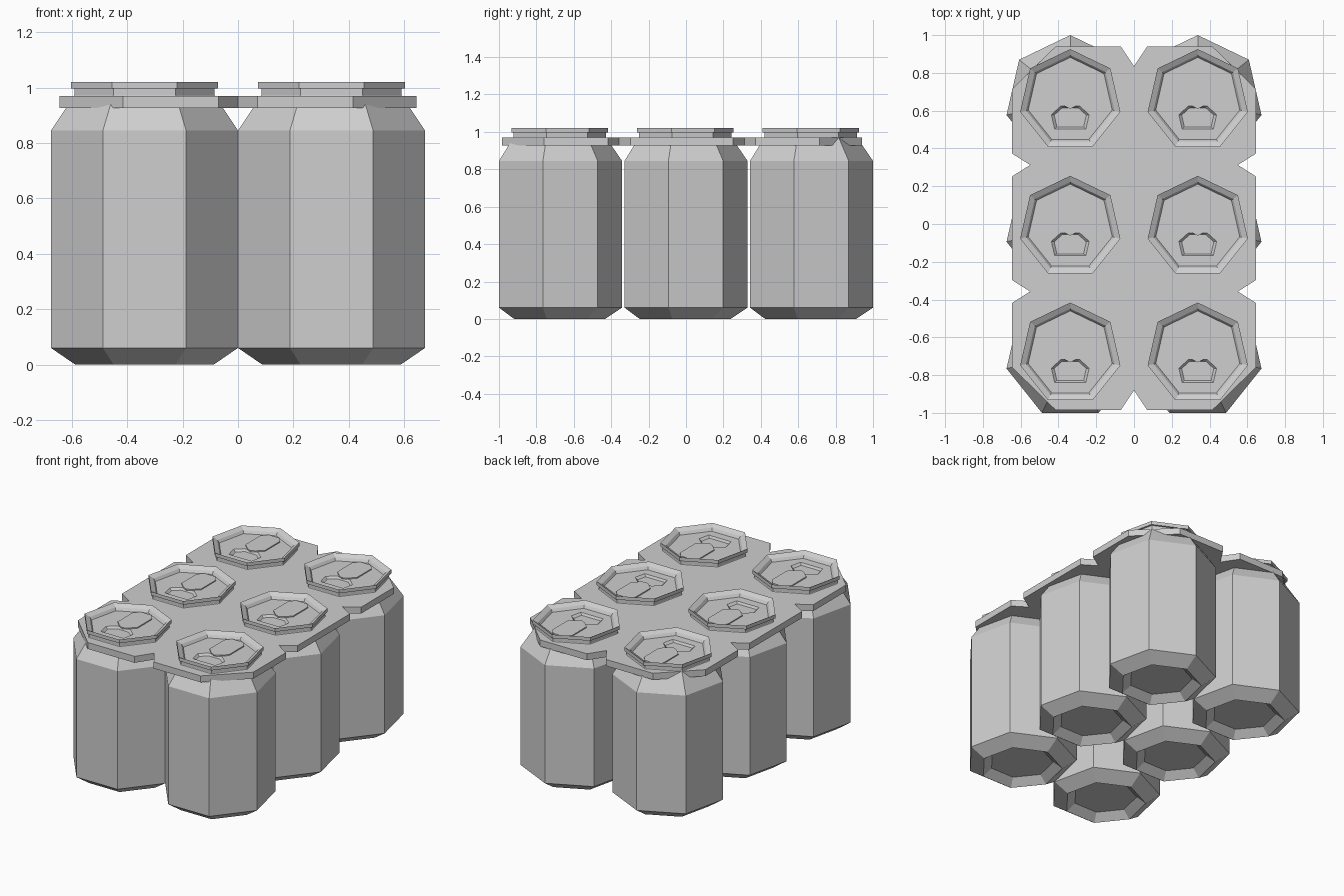
import bpy, bmesh, math
from mathutils import Vector

cube = bpy.data.objects.get("Cube")
if cube:
    bpy.data.objects.remove(cube, do_unlink=True)

# Single plain metal colour
metal = bpy.data.materials.new("light grey")
metal.use_nodes = True
colour = (0.62, 0.62, 0.62, 1)
metal.diffuse_color = colour
metal.node_tree.nodes["Principled BSDF"].inputs["Base Color"].default_value = colour

SIDES = 7
FLOOR = 0.985


def make_object(name, mesh, location=(0, 0, 0)):
    ob = bpy.data.objects.new(name, mesh)
    ob.location = location
    bpy.context.collection.objects.link(ob)
    return ob


def loft(name, rings):
    """Mesh skinned through stacked rings of points, capped at both ends."""
    bm = bmesh.new()
    loops = [[bm.verts.new(p) for p in ring] for ring in rings]
    for a, b in zip(loops, loops[1:]):
        for i in range(len(a)):
            j = (i + 1) % len(a)
            bm.faces.new((a[i], a[j], b[j], b[i]))
    bm.faces.new(loops[0][::-1])
    bm.faces.new(loops[-1])
    bmesh.ops.recalc_face_normals(bm, faces=bm.faces)
    mesh = bpy.data.meshes.new(name)
    bm.to_mesh(mesh)
    bm.free()
    mesh.materials.append(metal)
    return mesh


def heptagon(radius, z):
    """Seven-sided ring with one corner pointing to the back."""
    angles = [math.pi / 2 + math.tau * i / SIDES for i in range(SIDES)]
    return [(radius * math.cos(a), radius * math.sin(a), z) for a in angles]


def mirrored(half):
    """Close a right-hand outline by mirroring it across x."""
    return half + [(-x, y) for x, y in reversed(half) if x > 0]


def raised(outline, z):
    return [(x, y, z) for x, y in outline]


# Can shell: concave base, chamfer, wall, shoulder, neck, rim, recessed lid
profile = [(0.20, 0.045), (0.256, 0), (0.346, 0.06), (0.346, 0.845),
           (0.259, 0.972), (0.259, 0.996), (0.272, 0.996), (0.272, 1.02),
           (0.24, 1.003), (0.228, FLOOR)]
shell = make_object("can_shell", loft("can_shell", [heptagon(r, z) for r, z in profile]))

# Mouth pressed into the lid, with sloping walls
mouth = mirrored([(0.083, -0.15), (0.10, -0.075), (0.05, -0.03)])
centre = Vector((0, -0.09))
shrunk = [tuple(centre + (Vector(p) - centre) * 0.85) for p in mouth]
grown = [tuple(centre + (Vector(p) - centre) * 1.15) for p in mouth]
cutter = make_object("mouth_cutter", loft("mouth_cutter", [
    raised(shrunk, FLOOR - 0.014), raised(grown, FLOOR + 0.014)]))
cutter.hide_render = True
cut = shell.modifiers.new("mouth", 'BOOLEAN')
cut.operation = 'DIFFERENCE'
cut.solver = 'EXACT'
cut.object = cutter
graph = bpy.context.evaluated_depsgraph_get()
can_mesh = bpy.data.meshes.new_from_object(shell.evaluated_get(graph))
for helper in (shell, cutter):
    bpy.data.objects.remove(helper, do_unlink=True)

# Pull tab
tab = mirrored([(0, -0.045), (0.03, -0.03), (0.072, 0.01), (0.072, 0.165), (0.04, 0.203)])
tab_mesh = loft("pull_tab", [raised(tab, FLOOR - 0.002), raised(tab, FLOOR + 0.007)])

# Two columns of three cans
for row, y in (("front", -0.688), ("middle", -0.017), ("back", 0.654)):
    for side, x in (("right", -0.3375), ("left", 0.3375)):
        make_object(f"can_{row}_{side}", can_mesh, (x, y, 0))
        make_object(f"pull_tab_{row}_{side}", tab_mesh, (x, y, 0))

# Carrier plate with cut corners and notches between the cans
MID = -0.0225
quarter = [(0, 0.857), (0.07, 0.9625), (0.415, 0.9625), (0.645, 0.737),
           (0.645, 0.395), (0.55, 0.335), (0.645, 0.275)]
half = [(x, MID + y) for x, y in quarter] + [(x, MID - y) for x, y in reversed(quarter)]
plate = mirrored(half)
make_object("carrier_plate", loft("carrier_plate", [raised(plate, 0.926), raised(plate, 0.969)]))
